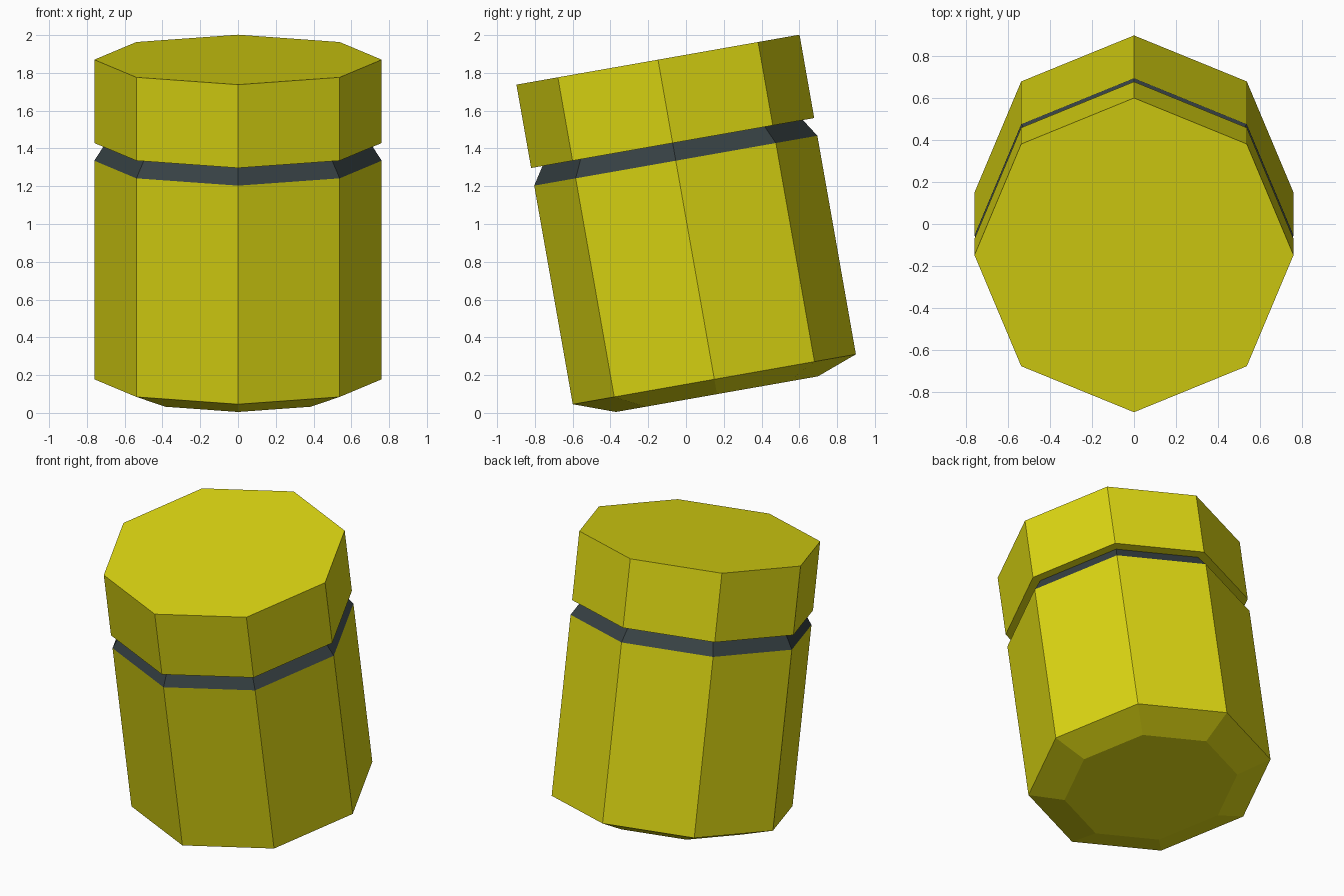
import bpy, math
from mathutils import Matrix, Vector

if "Cube" in bpy.data.objects:
    bpy.data.objects.remove(bpy.data.objects["Cube"])

SIDES = 8
# The whole jar leans towards the front
LEAN = Matrix.Translation(Vector((0, 0.15, 0.178))) @ Matrix.Rotation(math.radians(10), 4, 'X')


def material(name, rgb):
    m = bpy.data.materials.new(name)
    m.diffuse_color = (*rgb, 1)
    m.use_nodes = True
    m.node_tree.nodes["Principled BSDF"].inputs["Base Color"].default_value = m.diffuse_color
    return m


yellow = material("mustard_yellow", (0.71, 0.67, 0.006))
dark = material("dark_slate", (0.038, 0.053, 0.058))


def lathe(name, profile, mat, cap_bottom=False, cap_top=False):
    """Octagonal part from (radius, height) pairs, listed from bottom to top."""
    verts = [(r * math.sin(math.tau * i / SIDES), -r * math.cos(math.tau * i / SIDES), h)
             for r, h in profile for i in range(SIDES)]
    faces = []
    for k in range(len(profile) - 1):
        for i in range(SIDES):
            j = (i + 1) % SIDES
            a, b = k * SIDES, (k + 1) * SIDES
            faces.append((a + i, a + j, b + j, b + i))
    if cap_bottom:
        faces.append(tuple(reversed(range(SIDES))))
    if cap_top:
        faces.append(tuple(range(len(verts) - SIDES, len(verts))))
    mesh = bpy.data.meshes.new(name)
    mesh.from_pydata(verts, [], faces)
    mesh.materials.append(mat)
    obj = bpy.data.objects.new(name, mesh)
    obj.matrix_world = LEAN
    bpy.context.collection.objects.link(obj)
    return obj


# Body with chamfered base
lathe("body", [(0.543, -0.08), (0.761, 0), (0.761, 1.175)], yellow, cap_bottom=True)
# Sloping neck ring between body and lid
lathe("neck_ring", [(0.761, 1.175), (0.70, 1.27)], dark)
# Lid with overhanging underside
lathe("lid", [(0.70, 1.27), (0.761, 1.27), (0.761, 1.718)], yellow, cap_top=True)
